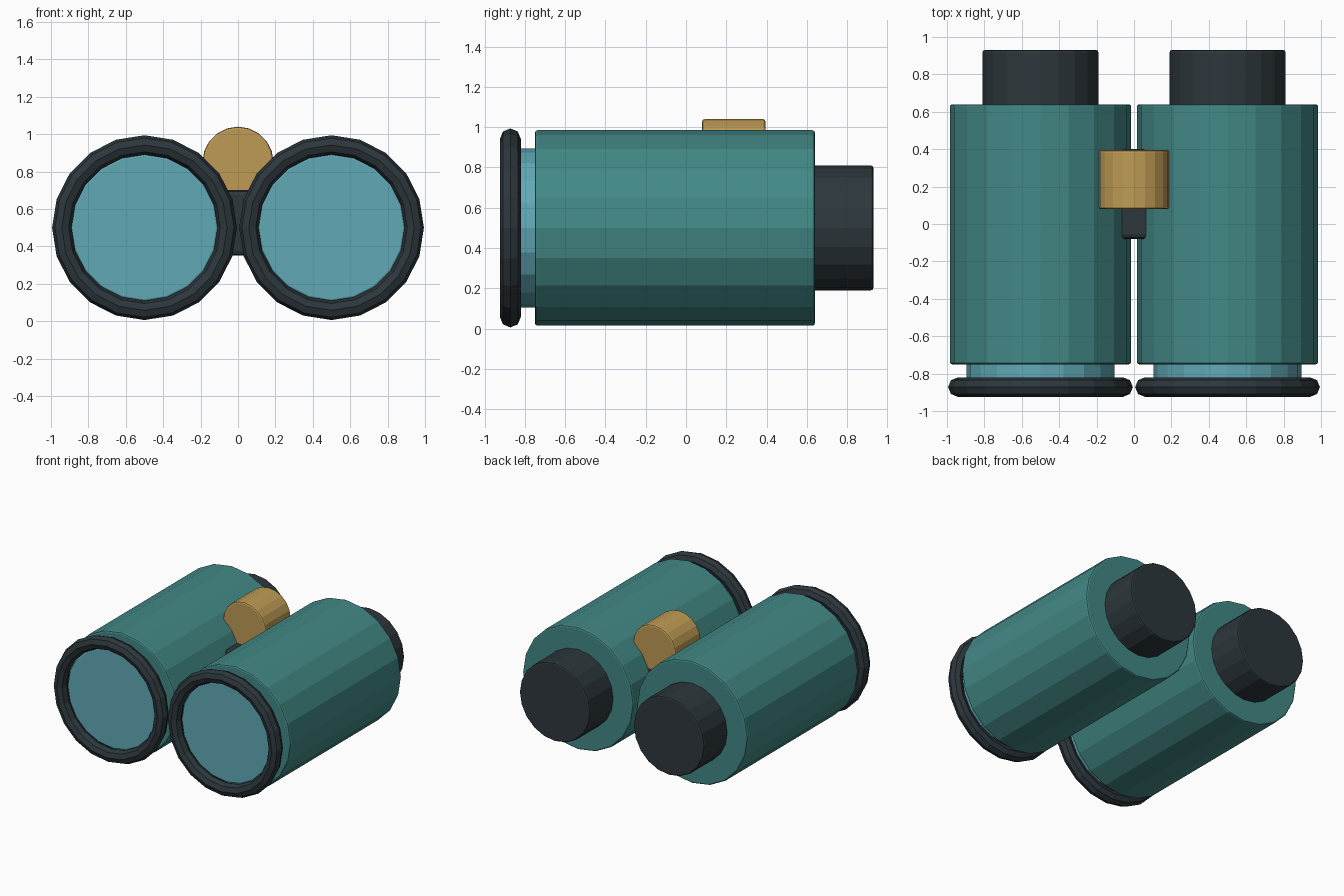
import bpy
from math import pi

if "Cube" in bpy.data.objects:
    bpy.data.objects.remove(bpy.data.objects["Cube"])


def material(name, rgb):
    m = bpy.data.materials.new(name)
    m.diffuse_color = (*rgb, 1)
    m.use_nodes = True
    m.node_tree.nodes["Principled BSDF"].inputs["Base Color"].default_value = m.diffuse_color
    return m


TEAL = material("teal", (0.055, 0.25, 0.24))
DARK = material("dark_rubber", (0.026, 0.038, 0.045))
GLASS = material("glass", (0.12, 0.40, 0.47))
BRASS = material("brass", (0.52, 0.33, 0.09))


def finish(name, mat, bevel=0.0):
    ob = bpy.context.object
    ob.name = ob.data.name = name
    ob.data.materials.append(mat)
    if bevel:
        mod = ob.modifiers.new("soft_edge", "BEVEL")
        mod.width = bevel
        mod.segments = 2
        mod.limit_method = "ANGLE"
        mod.angle_limit = pi / 4
    return ob


def tube(name, x, z, radius, y0, y1, sides, mat, bevel=0.012):
    # closed cylinder lying along y, with a vertex at the outermost x
    bpy.ops.mesh.primitive_cylinder_add(
        vertices=sides, radius=radius, depth=y1 - y0,
        location=(x, (y0 + y1) / 2, z), rotation=(pi / 2, 0, 0))
    return finish(name, mat, bevel)


for side, x in (("left", -0.5), ("right", 0.5)):
    # main barrel and eyepiece
    tube(f"{side}_barrel", x, 0.5, 0.485, -0.75, 0.64, 20, TEAL)
    tube(f"{side}_eyepiece", x, 0.5, 0.31, 0.60, 0.93, 20, DARK)
    # front lens, slightly recessed in its ring
    tube(f"{side}_lens", x, 0.5, 0.395, -0.86, -0.72, 20, GLASS)
    # rubber ring around the lens
    bpy.ops.mesh.primitive_torus_add(
        major_radius=0.442, minor_radius=0.052, major_segments=20,
        minor_segments=8, location=(x, -0.872, 0.5), rotation=(pi / 2, 0, 0))
    finish(f"{side}_lens_ring", DARK)

# bridge joining the barrels
bpy.ops.mesh.primitive_cube_add(size=1, location=(0, 0.16, 0.525))
bpy.context.object.scale = (0.30, 0.48, 0.35)
bpy.ops.object.transform_apply(location=False, rotation=False, scale=True)
finish("bridge", DARK, 0.025)

# focus wheel
tube("focus_wheel", 0, 0.85, 0.19, 0.08, 0.395, 20, BRASS)
